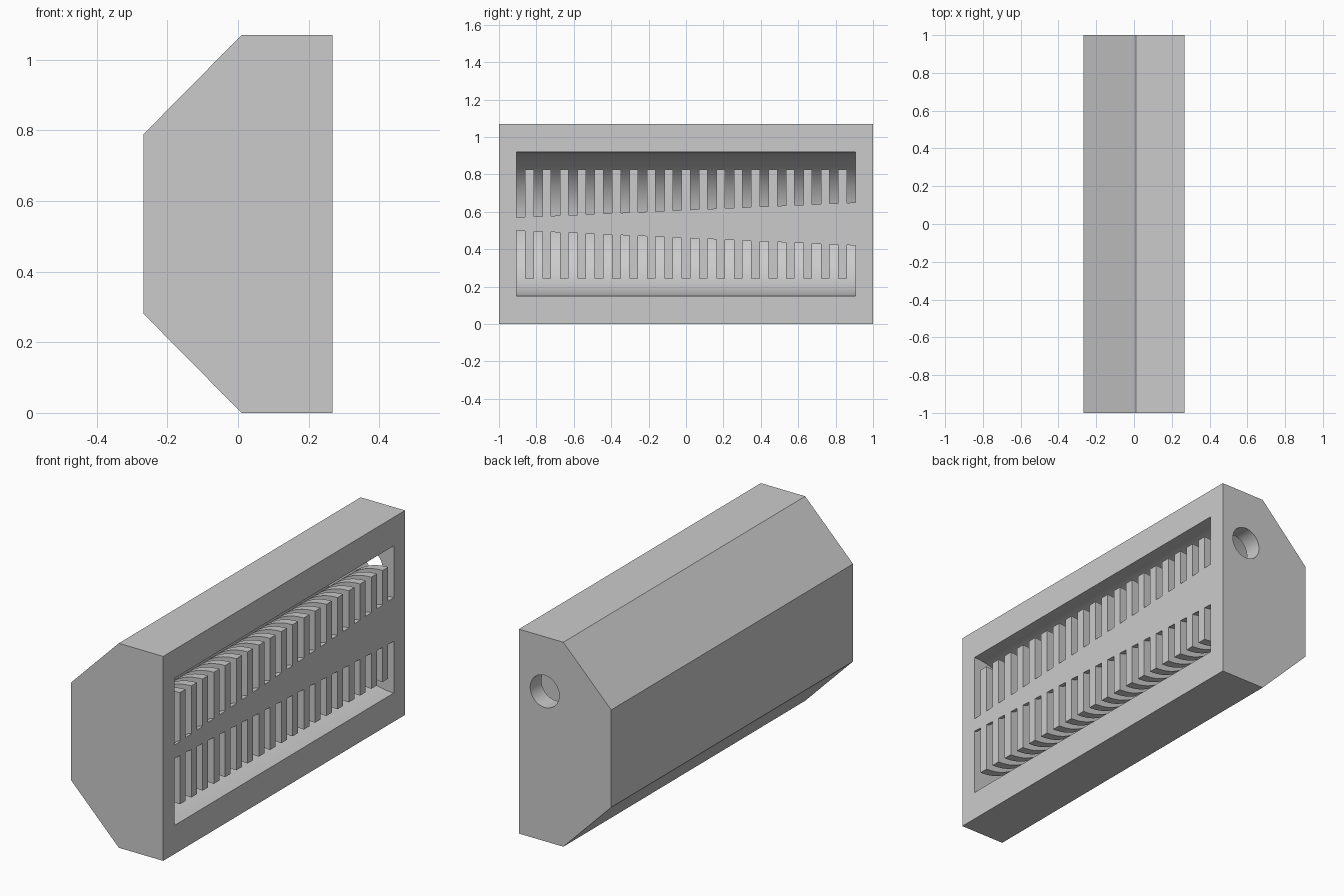
import bpy, bmesh, math
from mathutils import Matrix

if "Cube" in bpy.data.objects:
    bpy.data.objects.remove(bpy.data.objects["Cube"], do_unlink=True)

FACE_X, AXIS_Z = 0.267, 0.535     # open face and axis of the round chamber
HALF_Y = 0.907                    # chamber half length
CHAMBER_R, FIN_R = 0.385, 0.292
SLOTS = 20

grey = bpy.data.materials.new("plain grey")
grey.use_nodes = True
grey.diffuse_color = (0.6, 0.6, 0.6, 1)
grey.node_tree.nodes["Principled BSDF"].inputs["Base Color"].default_value = (0.6, 0.6, 0.6, 1)


def make_object(name, bm):
    bmesh.ops.recalc_face_normals(bm, faces=bm.faces)
    mesh = bpy.data.meshes.new(name)
    bm.to_mesh(mesh)
    bm.free()
    mesh.materials.append(grey)
    obj = bpy.data.objects.new(name, mesh)
    bpy.context.collection.objects.link(obj)
    return obj


def smooth(obj):
    bpy.ops.object.select_all(action="DESELECT")
    obj.select_set(True)
    bpy.context.view_layer.objects.active = obj
    bpy.ops.object.shade_smooth_by_angle(angle=math.radians(30))


def loft(bm, ring_a, ring_b):
    """Solid between two matching closed rings."""
    a = [bm.verts.new(p) for p in ring_a]
    b = [bm.verts.new(p) for p in ring_b]
    bm.faces.new(a)
    bm.faces.new(b[::-1])
    for i in range(len(a)):
        j = (i + 1) % len(a)
        bm.faces.new((a[i], a[j], b[j], b[i]))


def half_ring(y, r, steps=48):
    """Half circle reaching inward from the open face."""
    angles = [math.pi * i / steps for i in range(steps + 1)]
    return [(FACE_X - r * math.sin(t), y, AXIS_Z + r * math.cos(t)) for t in angles]


def cut_cylinder(target, x, z, r, y0, y1):
    bm = bmesh.new()
    bmesh.ops.create_cone(bm, cap_ends=True, segments=96, radius1=r, radius2=r, depth=y1 - y0,
                          matrix=Matrix.Translation((x, (y0 + y1) / 2, z))
                          @ Matrix.Rotation(math.pi / 2, 4, "X"))
    cutter = make_object("cutter", bm)
    cutter.hide_render = True
    mod = target.modifiers.new("cut", "BOOLEAN")
    mod.operation, mod.solver, mod.object = "DIFFERENCE", "EXACT", cutter
    bpy.context.view_layer.objects.active = target
    bpy.ops.object.modifier_apply(modifier=mod.name)
    bpy.data.objects.remove(cutter, do_unlink=True)


# Housing: chamfered bar with a round chamber and an inlet in one end
profile = [(FACE_X, 0), (FACE_X, 1.07), (0.01, 1.07), (-0.267, 0.79), (-0.267, 0.28), (0.01, 0)]
bm = bmesh.new()
loft(bm, [(x, -1, z) for x, z in profile], [(x, 1, z) for x, z in profile])
housing = make_object("housing", bm)
cut_cylinder(housing, FACE_X, AXIS_Z, CHAMBER_R, -HALF_Y, HALF_Y)
cut_cylinder(housing, 0.118, 0.784, 0.084, 0.8, 1.1)
smooth(housing)

# Tapered core along the chamber
bm = bmesh.new()
loft(bm, half_ring(-HALF_Y, 0.035), half_ring(HALF_Y, 0.115))
smooth(make_object("tapered_core", bm))

# Evenly spaced half-disc fins on the core
width = 2 * HALF_Y / (2 * SLOTS - 1)
bm = bmesh.new()
for i in range(SLOTS - 1):
    y = -HALF_Y + (2 * i + 1) * width
    loft(bm, half_ring(y, FIN_R), half_ring(y + width, FIN_R))
smooth(make_object("fins", bm))
